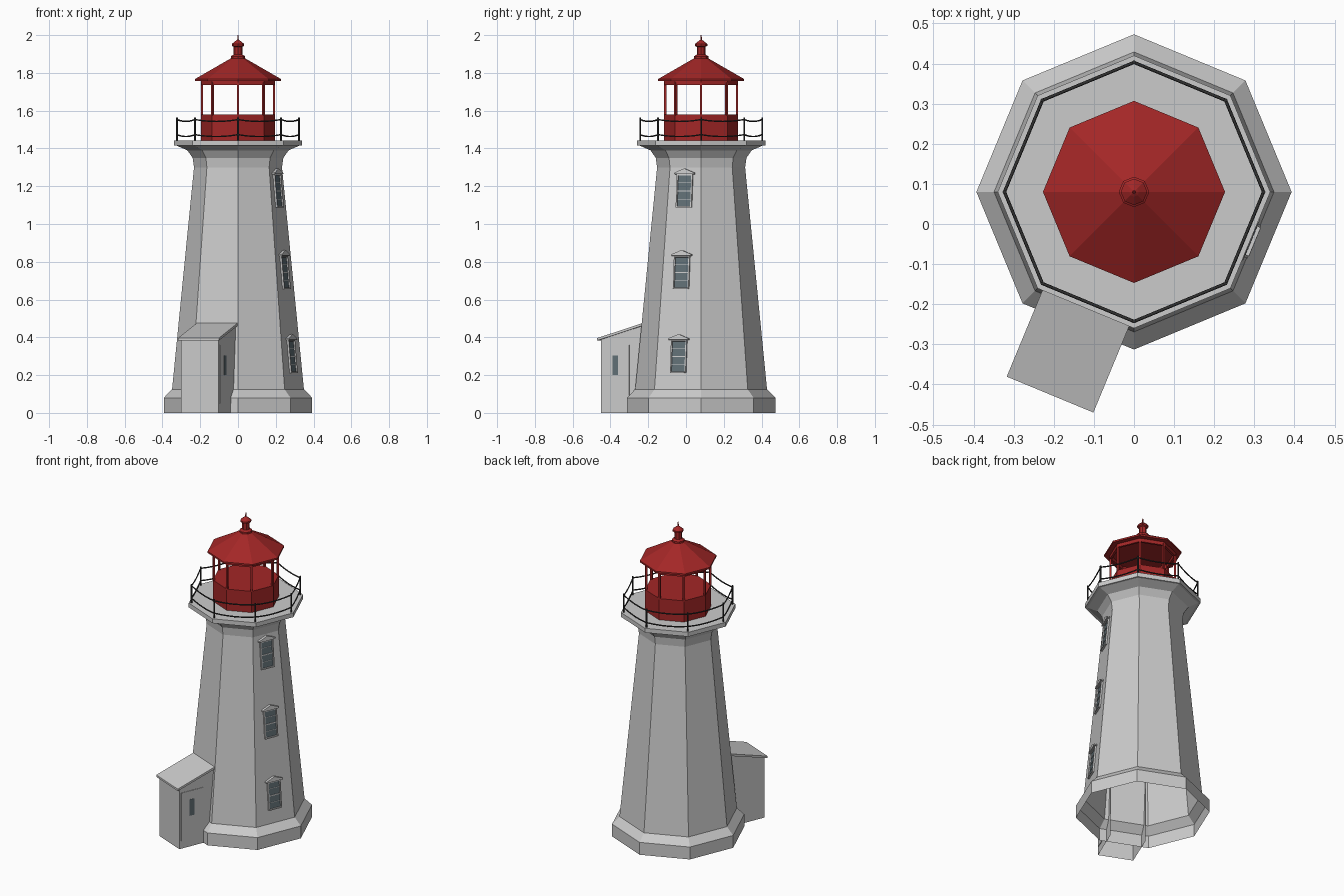
import bpy, bmesh, math
from mathutils import Matrix, Vector

if "Cube" in bpy.data.objects:
    bpy.data.objects.remove(bpy.data.objects["Cube"])

C = Vector((0, 0.08, 0))          # tower axis
K = math.cos(math.pi / 8)         # octagon apothem / radius


def material(name, rgb):
    m = bpy.data.materials.new(name)
    m.diffuse_color = (*rgb, 1)
    m.use_nodes = True
    m.node_tree.nodes["Principled BSDF"].inputs["Base Color"].default_value = m.diffuse_color
    return m


RED = material("red_paint", (0.37, 0.02, 0.02))
DARK = material("dark_iron", (0.03, 0.03, 0.03))
GLASS = material("window_glass", (0.12, 0.16, 0.18))


def finish(name, bm, mat=None, M=Matrix(), recalc=True):
    if recalc:
        bmesh.ops.recalc_face_normals(bm, faces=bm.faces)
    me = bpy.data.meshes.new(name)
    bm.to_mesh(me)
    bm.free()
    ob = bpy.data.objects.new(name, me)
    ob.matrix_world = M
    bpy.context.collection.objects.link(ob)
    if mat:
        me.materials.append(mat)
    return ob


def octagon(r, z, a):
    return Vector((r * math.cos(a), r * math.sin(a), z))


def loft(name, profile, mat=None, cap_top=False, cap_bottom=False):
    """Eight-sided body through (radius, z) rings."""
    bm = bmesh.new()
    rings = [[bm.verts.new(octagon(r, z, i * math.pi / 4)) for i in range(8)] for r, z in profile]
    for a, b in zip(rings, rings[1:]):
        for i in range(8):
            j = (i + 1) % 8
            bm.faces.new((a[i], a[j], b[j], b[i]))
    if cap_top:
        bm.faces.new(rings[-1])
    if cap_bottom:
        bm.faces.new(rings[0][::-1])
    return finish(name, bm, mat, Matrix.Translation(C), recalc=False)


def boxes(name, M, specs, mat=None):
    """One object from boxes given as (x0, x1, y0, y1, z0, z1)."""
    bm = bmesh.new()
    for x0, x1, y0, y1, z0, z1 in specs:
        S = Matrix.Translation(((x0 + x1) / 2, (y0 + y1) / 2, (z0 + z1) / 2))
        S = S @ Matrix.Diagonal((x1 - x0, y1 - y0, z1 - z0, 1))
        bmesh.ops.create_cube(bm, size=1, matrix=S)
    return finish(name, bm, mat, M)


def prism(name, M, pts, vec, mat=None, drop=()):
    """Extrude a polygon; drop lists the side indices left open."""
    bm = bmesh.new()
    a = [bm.verts.new(p) for p in pts]
    b = [bm.verts.new(Vector(p) + Vector(vec)) for p in pts]
    bm.faces.new(a)
    bm.faces.new(b[::-1])
    for i in range(len(a)):
        if i not in drop:
            j = (i + 1) % len(a)
            bm.faces.new((a[i], b[i], b[j], a[j]))
    return finish(name, bm, mat, M)


def wires(name, paths, radius, mat):
    cu = bpy.data.curves.new(name, 'CURVE')
    cu.dimensions = '3D'
    cu.bevel_depth = radius
    cu.bevel_resolution = 1
    cu.use_fill_caps = True
    for path in paths:
        s = cu.splines.new('POLY')
        s.points.add(len(path) - 1)
        for p, q in zip(s.points, path):
            p.co = (*q, 1)
    ob = bpy.data.objects.new(name, cu)
    ob.location = C
    bpy.context.collection.objects.link(ob)
    cu.materials.append(mat)
    return ob


# Tower shell, open underneath, flaring into the gallery deck
loft("tower", [(0.393, 0), (0.393, 0.08), (0.349, 0.125), (0.233, 1.30), (0.24, 1.35),
               (0.268, 1.39), (0.325, 1.415), (0.34, 1.415), (0.34, 1.443)], cap_top=True)

# Lantern room: parapet, corner posts, ring beam
loft("lantern_parapet", [(0.196, 1.443), (0.196, 1.58)], RED, cap_top=True)
for i in range(8):
    M = Matrix.Translation(C) @ Matrix.Rotation(i * math.pi / 4, 4, 'Z')
    boxes("lantern_post", M, [(0.184, 0.196, -0.006, 0.006, 1.575, 1.75)], RED)
loft("lantern_beam", [(0.182, 1.765), (0.182, 1.735), (0.196, 1.735), (0.196, 1.765)], RED)

# Roof, ventilator and spike
loft("lantern_roof", [(0.227, 1.757), (0.227, 1.768), (0.036, 1.878)], RED, True, True)
loft("roof_ventilator", [(0.038, 1.872), (0.038, 1.888), (0.023, 1.897), (0.023, 1.938),
                         (0.033, 1.943), (0.033, 1.953), (0.012, 1.97), (0.004, 1.975),
                         (0.003, 2.0)], RED, True, True)

# Gallery railing with slightly sagging rails
R = 0.323
wires("railing_posts", [[octagon(R, 1.44, i * math.pi / 4), octagon(R, 1.563, i * math.pi / 4)]
                        for i in range(8)], 0.005, DARK)
rails = []
for z in (1.553, 1.473):
    for i in range(8):
        a, b = (octagon(R, z, k * math.pi / 4) for k in (i, i + 1))
        rails.append([a.lerp(b, t) - Vector((0, 0, 0.04 * t * (1 - t)))
                      for t in (0, 0.17, 0.33, 0.5, 0.67, 0.83, 1)])
wires("railing_rails", rails, 0.004, DARK)

# Three windows lying on the sloping front-right wall
slope = K * (0.233 - 0.349) / 1.175
for z in (0.298, 0.743, 1.175):
    M = (Matrix.Translation(C) @ Matrix.Rotation(-math.pi / 8, 4, 'Z')
         @ Matrix.Translation((K * 0.349 + slope * (z - 0.125), 0, z))
         @ Matrix.Rotation(math.atan(slope), 4, 'Y'))
    w, h, f = 0.045, 0.088, 0.007
    boxes("window_glass", M, [(-0.01, 0.003, -w + f, w - f, -h + f, h - f)], GLASS)
    boxes("window_frame", M, [(-0.01, 0.01, -w, -w + f, -h, h), (-0.01, 0.01, w - f, w, -h, h),
                              (-0.01, 0.01, -w + f, w - f, h - f, h),
                              (-0.01, 0.012, -w + f, w - f, -h, -h + f),
                              (-0.01, 0.006, -w + f, w - f, -0.003, 0.003),
                              (-0.01, 0.005, -w + f, w - f, 0.042, 0.045),
                              (-0.01, 0.005, -w + f, w - f, -0.045, -0.042)])
    prism("window_hood", M, [(-0.01, -0.056, h), (-0.01, 0.056, h), (-0.01, 0.056, h + 0.008),
                             (-0.01, 0, h + 0.03), (-0.01, -0.056, h + 0.008)], (0.028, 0, 0))

# Entrance porch on the front-left wall: local x points outward
P = Matrix.Translation(C) @ Matrix.Rotation(math.radians(-112.5), 4, 'Z')
prism("porch_walls", P, [(0.29, -0.108, 0), (0.53, -0.108, 0), (0.53, -0.108, 0.39),
                         (0.29, -0.108, 0.465)], (0, 0.216, 0), drop=(0, 2, 3))
prism("porch_roof", P, [(0.28, -0.117, 0.464), (0.547, -0.117, 0.383), (0.547, -0.117, 0.396),
                        (0.28, -0.117, 0.478)], (0, 0.234, 0))
boxes("porch_door", P, [(0.367, 0.518, 0.105, 0.111, 0.05, 0.36)])
boxes("door_window", P, [(0.43, 0.462, 0.105, 0.113, 0.2, 0.305)], GLASS)
